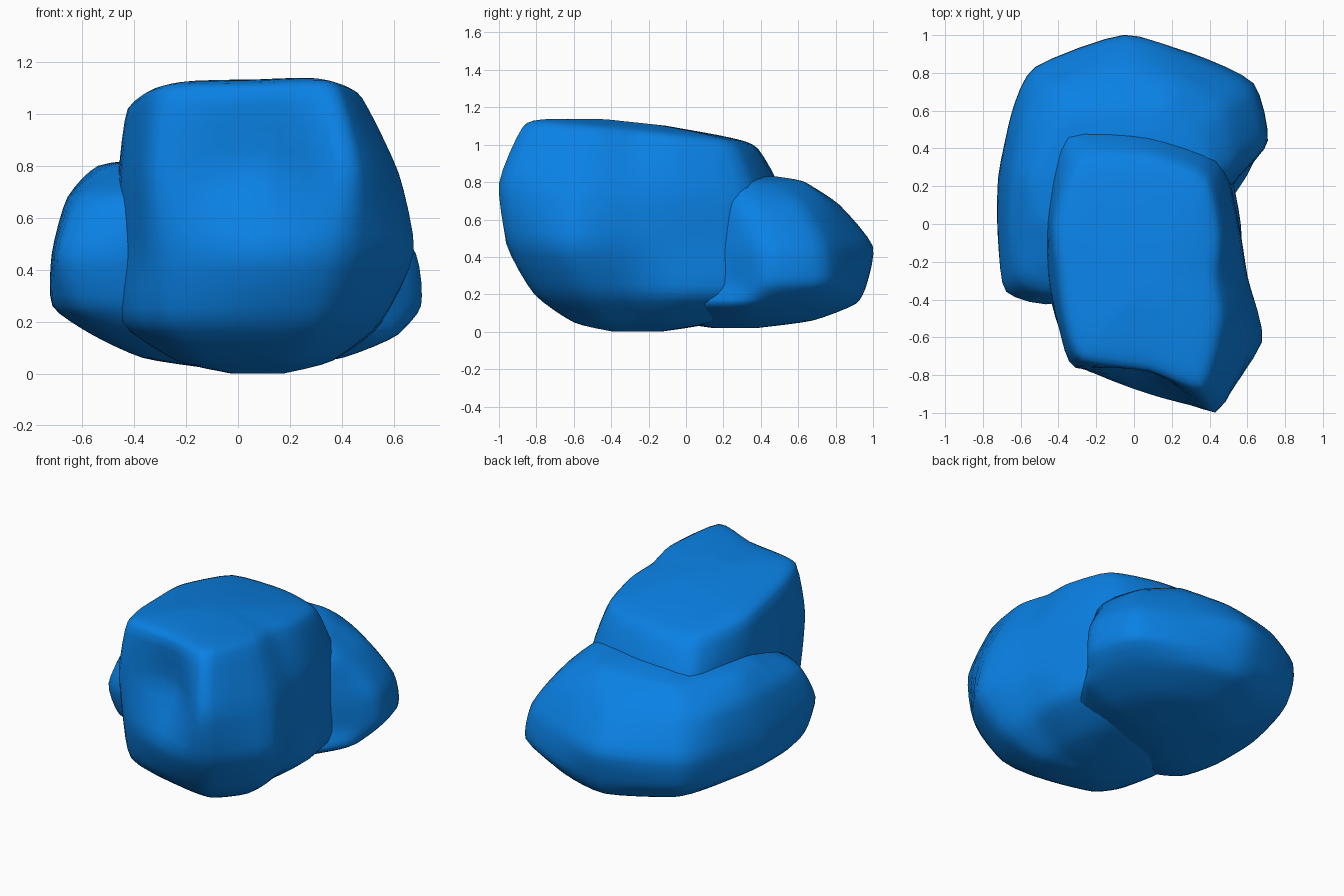
import bpy, bmesh, math
from mathutils import Vector

if "Cube" in bpy.data.objects:
    bpy.data.objects.remove(bpy.data.objects["Cube"])

blue = bpy.data.materials.new("blue_stone")
blue.diffuse_color = (0.003, 0.22, 0.78, 1)
blue.use_nodes = True
blue.node_tree.nodes["Principled BSDF"].inputs["Base Color"].default_value = blue.diffuse_color


def spline(pts, steps, closed):
    """Smooth curve passing through all the points."""
    n = len(pts)
    get = (lambda i: pts[i % n]) if closed else (lambda i: pts[max(0, min(n - 1, i))])
    out = []
    for i in range(n if closed else n - 1):
        a, b, c, d = (get(i + k) for k in (-1, 0, 1, 2))
        for s in range(steps):
            t = s / steps
            m0, m1 = (c - a) * 0.33, (d - b) * 0.33
            out.append(b * (2*t**3 - 3*t**2 + 1) + m0 * (t**3 - 2*t**2 + t)
                       + c * (3*t**2 - 2*t**3) + m1 * (t**3 - t**2))
    if not closed:
        out.append(pts[-1])
    return out


def boulder(name, centre, angles, levels, slope):
    """Loft horizontal outlines (height, radii) into a closed rock."""
    rings = []
    for z, radii in levels:
        ring = []
        for a, r in zip(angles, radii):
            a = math.radians(a)
            x, y = centre[0] + r * math.cos(a), centre[1] + r * math.sin(a)
            ring.append(Vector((x, y, z + slope * z * z * (y - centre[1]))))
        rings.append(spline(ring, 4, True))
    columns = [spline(list(col), 4, False) for col in zip(*rings)]
    bm = bmesh.new()
    grid = [[bm.verts.new((p.x, p.y, max(0, p.z))) for p in col] for col in columns]
    for i, col in enumerate(grid):
        nxt = grid[(i + 1) % len(grid)]
        for j in range(len(col) - 1):
            bm.faces.new((col[j], nxt[j], nxt[j + 1], col[j + 1]))
    bm.faces.new([c[0] for c in reversed(grid)])
    bm.faces.new([c[-1] for c in grid])
    bmesh.ops.recalc_face_normals(bm, faces=bm.faces)
    mesh = bpy.data.meshes.new(name)
    bm.to_mesh(mesh)
    bm.free()
    ob = bpy.data.objects.new(name, mesh)
    bpy.context.collection.objects.link(ob)
    mesh.materials.append(blue)
    bpy.ops.object.select_all(action='DESELECT')
    ob.select_set(True)
    bpy.context.view_layer.objects.active = ob
    bpy.ops.object.shade_smooth_by_angle(angle=math.radians(70))
    return ob


def scaled(radii, k):
    return [r * k for r in radii]


# Tall front boulder: dented front face, tilted flat top, sharp right front corner
tall_top = [.37, .44, .61, .65, .74, .58, .48, .51, .57, .50, .66, .46]
tall_low = [.45, .55, .75, .72, .65, .55, .53, .54, .54, .51, .58, .54]
boulder("tall_front_boulder", (0.08, -0.28),
        [0, 30, 60, 90, 120, 150, 180, 210, 231, 270, 296, 330], [
    (0.00, scaled(tall_low, 0.20)),
    (0.05, scaled(tall_low, 0.60)),
    (0.20, tall_low),
    (0.46, [.52, .55, .75, .70, .75, .59, .53, .54, .60, .62, .75, .69]),
    (0.76, [.50, .54, .72, .77, .89, .62, .53, .55, .62, .48, .80, .62]),
    (1.04, tall_top),
    (1.09, scaled(tall_top, 0.78)),
    (1.12, scaled(tall_top, 0.25)),
], -0.085)

# Low rear boulder: broad wedge wrapping the back and left side
low_top = [.38, .40, .40, .42, .38, .48, .48, .54, .55, .50, .40, .30]
low_base = [.59, .63, .66, .64, .66, .62, .57, .55, .62, .68, .62, .50]
boulder("low_rear_boulder", (0.0, 0.25),
        [0, 15, 38, 65, 94, 132, 152, 180, 205, 222, 240, 300], [
    (0.02, scaled(low_base, 0.20)),
    (0.06, scaled(low_base, 0.65)),
    (0.15, low_base),
    (0.26, [.56, .73, .80, .72, .72, .75, .71, .71, .78, .85, .72, .45]),
    (0.46, [.55, .71, .77, .70, .75, .78, .73, .71, .79, .91, .77, .40]),
    (0.68, [.50, .55, .60, .57, .57, .65, .65, .65, .72, .80, .70, .35]),
    (0.80, low_top),
    (0.83, scaled(low_top, 0.6)),
], 0.0)
